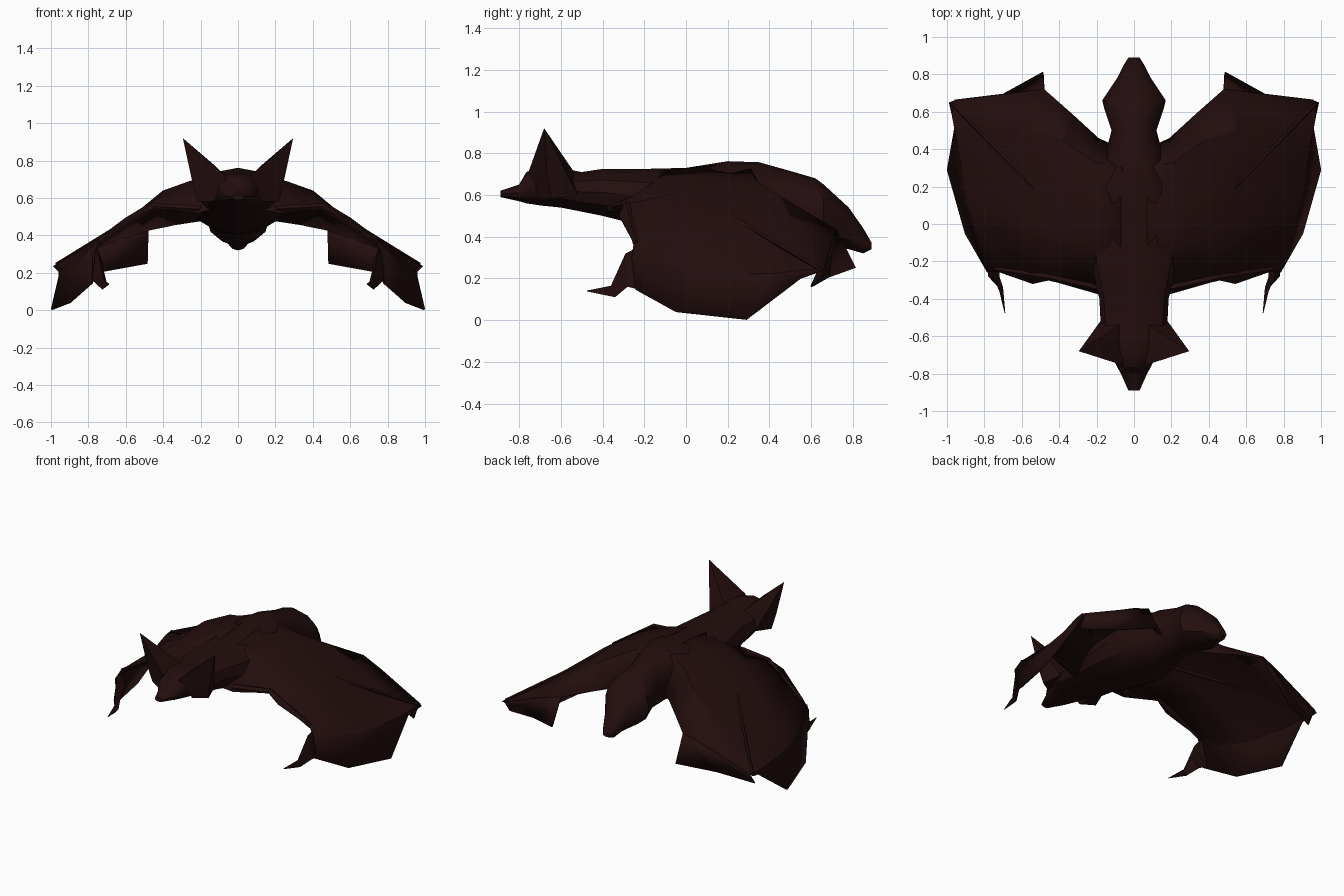
import bpy, bmesh, math
from mathutils import Vector

if "Cube" in bpy.data.objects:
    bpy.data.objects.remove(bpy.data.objects["Cube"])

fur = bpy.data.materials.new("dark_brown_fur")
fur.diffuse_color = (0.017, 0.0042, 0.0042, 1)
fur.use_nodes = True
fur.node_tree.nodes["Principled BSDF"].inputs["Base Color"].default_value = fur.diffuse_color


def make(name, verts, faces, mirror=False, thick=0.0, angle=30):
    me = bpy.data.meshes.new(name)
    bm = bmesh.new()
    vs = [bm.verts.new(v) for v in verts]
    for f in faces:
        bm.faces.new([vs[i] for i in f])
    bmesh.ops.recalc_face_normals(bm, faces=bm.faces)
    bm.to_mesh(me)
    bm.free()
    me.materials.append(fur)
    ob = bpy.data.objects.new(name, me)
    bpy.context.collection.objects.link(ob)
    if thick:
        s = ob.modifiers.new("thickness", 'SOLIDIFY')
        s.thickness, s.offset = thick, 0
    if mirror:
        m = ob.modifiers.new("mirror", 'MIRROR')
        m.use_mirror_merge = False
    bpy.ops.object.select_all(action='DESELECT')
    bpy.context.view_layer.objects.active = ob
    ob.select_set(True)
    bpy.ops.object.shade_smooth_by_angle(angle=math.radians(angle))
    return ob


def loft(name, rings, **kw):
    n = len(rings[0])
    verts = [p for r in rings for p in r]
    faces = [(i * n + j, i * n + (j + 1) % n, (i + 1) * n + (j + 1) % n, (i + 1) * n + j)
             for i in range(len(rings) - 1) for j in range(n)]
    faces += [tuple(range(n)), tuple(range(len(verts) - n, len(verts)))]
    return make(name, verts, faces, **kw)


def bone(name, pts, r0, r1, sides=5):
    # tapered ridge following a path
    pts = [Vector(p) for p in pts]
    rings = []
    for i, p in enumerate(pts):
        d = (pts[min(i + 1, len(pts) - 1)] - pts[max(i - 1, 0)]).normalized()
        u = d.cross(Vector((0, 0, 1))).normalized()
        v = u.cross(d)
        r = r0 + (r1 - r0) * i / (len(pts) - 1)
        rings.append([p + r * (math.cos(a) * u + math.sin(a) * v)
                      for a in (2 * math.pi * k / sides for k in range(sides))])
    return loft(name, rings, mirror=True)


# body: y, half width, bottom, top from nose to tail
sections = [
    (-.89, .03, .59, .62), (-.80, .07, .57, .65), (-.765, .09, .56, .71),
    (-.70, .12, .55, .735), (-.60, .175, .54, .73), (-.50, .18, .52, .71),
    (-.40, .185, .50, .725), (-.20, .23, .45, .725), (0, .25, .41, .73),
    (.20, .22, .40, .762), (.35, .16, .40, .757), (.50, .12, .38, .715),
    (.62, .16, .36, .68), (.66, .17, .35, .65), (.78, .09, .34, .54),
    (.85, .055, .32, .44), (.89, .03, .34, .37)]
rings = []
for y, w, lo, hi in sections:
    ring = []
    for k in range(12):
        a = 2 * math.pi * k / 12
        c, s = math.cos(a), math.sin(a)
        ring.append((w * c, y, (lo + hi) / 2 + (hi - lo) / 2 * math.copysign(abs(s) ** .9, s)))
    rings.append(ring)
loft("body", rings, angle=35)

# broad pointed ears, base loop running front inner, outer, back
make("ears", [(.06, -.755, .71), (.12, -.69, .77), (.245, -.665, .69), (.22, -.645, .58),
              (.18, -.52, .60), (.08, -.54, .715), (.295, -.68, .92), (.13, -.70, .58)],
     [(0, 1, 6), (0, 6, 2), (0, 2, 7), (2, 3, 7), (2, 6, 4), (2, 4, 3),
      (6, 5, 4), (6, 1, 5), (0, 5, 1), (0, 7, 5), (7, 3, 4), (7, 4, 5)], mirror=True)

# wing membrane: strips from shoulder to outer hem, each from front to back
grid = [
    [(.10, -.40, .55), (.07, -.12, .712), (.07, .10, .735), (.06, .30, .74), (.09, .41, .52)],
    [(.22, -.365, .52), (.24, -.10, .675), (.26, .10, .685), (.22, .33, .67), (.19, .455, .48)],
    [(.45, -.30, .55), (.41, -.05, .605), (.40, .20, .635), (.38, .45, .59), (.33, .585, .46)],
    [(.54, -.32, .50), (.60, .05, .49), (.60, .28, .47), (.55, .50, .49), (.48, .72, .43)],
    [(.74, -.25, .37), (.79, .10, .33), (.80, .40, .34), (.80, .52, .32), (.63, .70, .38)],
    [(.78, -.26, .30), (.89, .12, .22), (.94, .42, .22), (.97, .58, .24), (.96, .66, .245)],
    [(.78, -.24, .145), (.90, -.05, .04), (.996, .29, .003), (.95, .55, .20), (.985, .65, .235)]]
verts = [p for col in grid for p in col]
faces = [(i * 5 + j, i * 5 + j + 1, i * 5 + j + 6, i * 5 + j + 5)
         for i in range(6) for j in range(4)]
make("wing_membrane", verts, faces, mirror=True, thick=.01, angle=25)

# hanging hem on the rear edge of the wing
top = [grid[3][4], grid[4][4], grid[5][4]]
make("wing_rear_hem", top + [(.485, .81, .25), (.72, .68, .205), (.96, .60, .16)],
     [(0, 1, 4, 3), (1, 2, 5, 4)], mirror=True, thick=.01)

# hooked thumb claw at the wrist
loft("thumb_claw", [
    [(.76, -.23, .35), (.785, -.20, .14), (.72, -.23, .25)],
    [(.75, -.29, .32), (.78, -.28, .16), (.72, -.28, .22)],
    [(.72, -.36, .165), (.725, -.34, .11), (.70, -.34, .14)],
    [(.69, -.475, .142), (.692, -.475, .138), (.688, -.475, .138)]], mirror=True)

# arm and finger ridges
bone("arm_ridge", [(.20, -.34, .54), (.45, -.285, .555), (.74, -.24, .365)], .022, .015)
bone("long_finger_ridge", [(.34, -.02, .63), (.62, .28, .46), (.97, .64, .245)], .012, .01)
